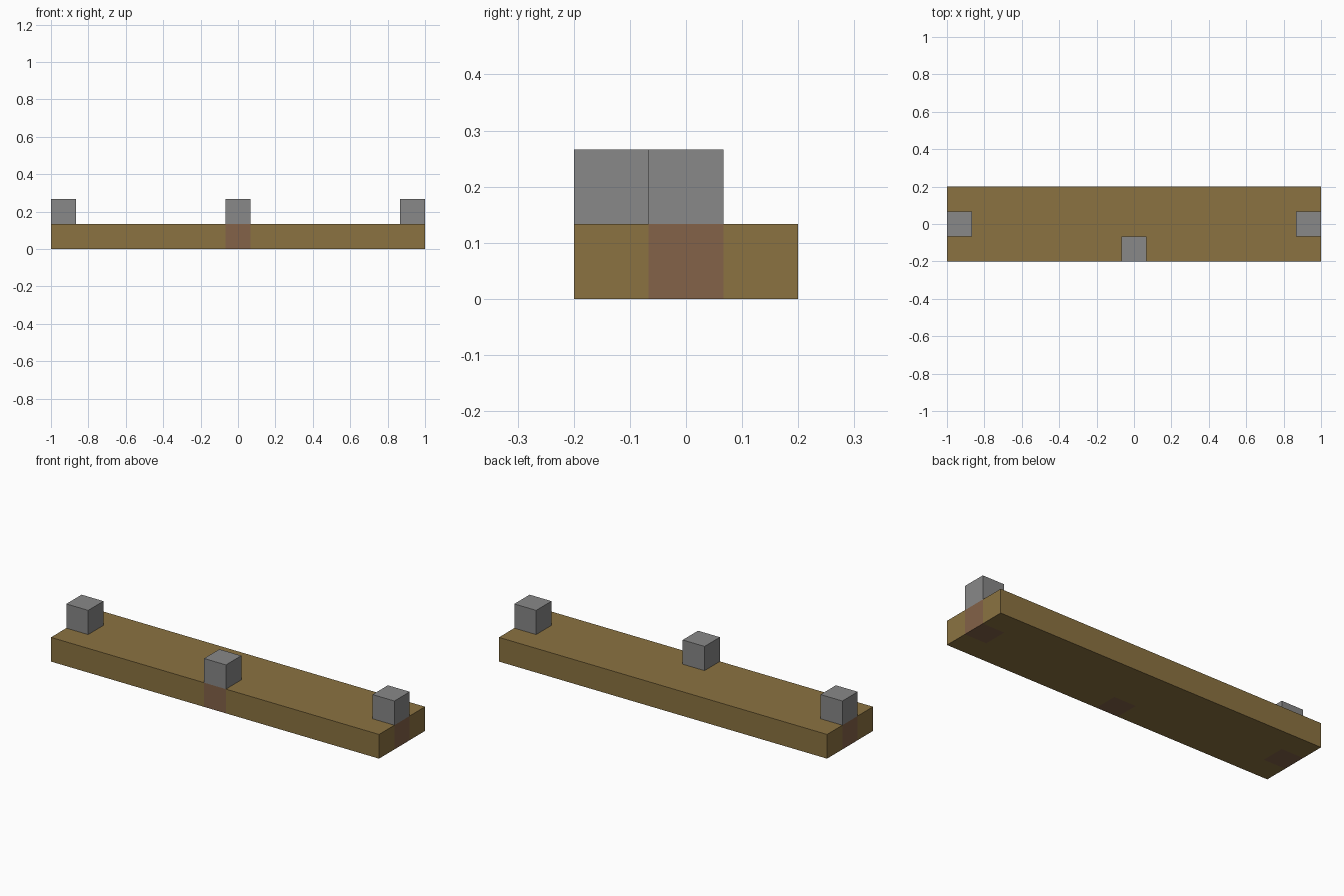
import bpy
import bmesh
from mathutils import Vector

cube = bpy.data.objects.get("Cube")
if cube:
    bpy.data.objects.remove(cube, do_unlink=True)

S = 2 / 15  # edge of one block; the plank is 15 x 3 x 1 blocks


def material(name, rgb):
    mat = bpy.data.materials.new(name)
    mat.use_nodes = True
    mat.diffuse_color = (*rgb, 1)
    mat.node_tree.nodes["Principled BSDF"].inputs["Base Color"].default_value = (*rgb, 1)
    return mat


wood = material("brown wood", (0.258, 0.171, 0.053))
inlay = material("reddish wood", (0.227, 0.122, 0.065))
stone = material("grey stone", (0.246, 0.246, 0.246))


def box(name, size, center, mats, cuts=(), rule=None):
    bm = bmesh.new()
    bmesh.ops.create_cube(bm, size=1)
    bmesh.ops.scale(bm, vec=size, verts=bm.verts)
    bmesh.ops.translate(bm, vec=center, verts=bm.verts)
    for point, normal in cuts:
        bmesh.ops.bisect_plane(bm, geom=bm.verts[:] + bm.edges[:] + bm.faces[:],
                               plane_co=point, plane_no=normal)
    if rule:
        for face in bm.faces:
            face.material_index = rule(face)
    mesh = bpy.data.meshes.new(name)
    bm.to_mesh(mesh)
    bm.free()
    for mat in mats:
        mesh.materials.append(mat)
    obj = bpy.data.objects.new(name, mesh)
    bpy.context.collection.objects.link(obj)
    return obj


# Block positions on the plank
posts = {"front_block": (0, -S), "left_block": (7 * S, 0), "right_block": (-7 * S, 0)}


# Plank, with inlaid squares on its sides and underside below each block
def under_block(face):
    c = face.calc_center_median()
    if face.normal.z > 0.5:
        return 0
    return int(any(abs(c.x - x) < 0.51 * S and abs(c.y - y) < 0.51 * S
                   for x, y in posts.values()))


cuts = [(Vector((x * S, 0, 0)), Vector((1, 0, 0))) for x in (-6.5, -0.5, 0.5, 6.5)]
cuts += [(Vector((0, y * S, 0)), Vector((0, 1, 0))) for y in (-0.5, 0.5)]
box("plank", (15 * S, 3 * S, S), (0, 0, S / 2), [wood, inlay], cuts, under_block)

# Stone blocks standing on the plank
for name, (x, y) in posts.items():
    box(name, (S, S, S), (x, y, 1.5 * S), [stone])
